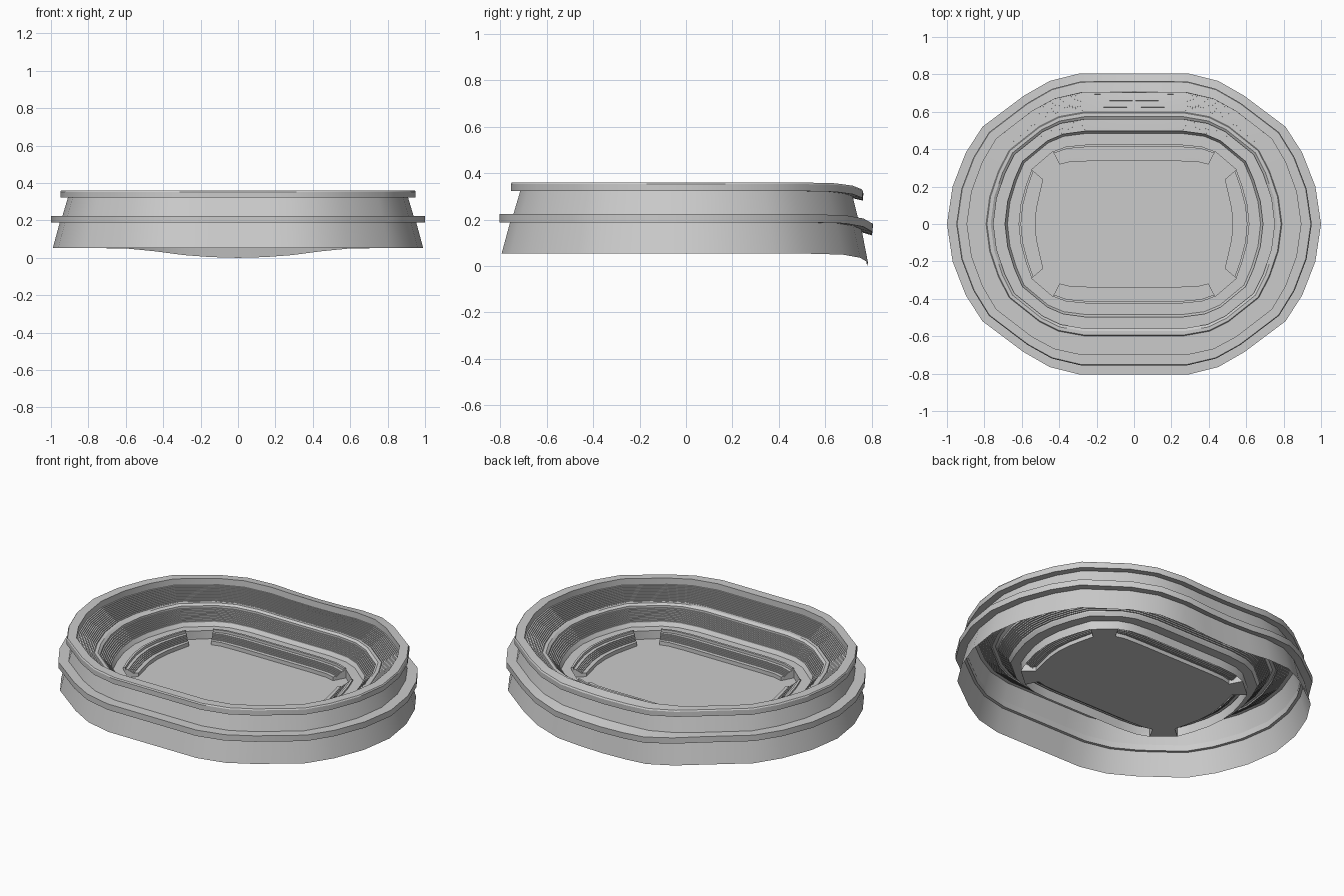
import bpy, bmesh, math

if "Cube" in bpy.data.objects:
    bpy.data.objects.remove(bpy.data.objects["Cube"])

# Quarter outlines (from mid long side to mid short side): outer facade and field surround
OUTER = [(0, .805), (.15, .805), (.29, .805), (.45, .765), (.59, .685), (.81, .52), (.90, .38), (.97, .2), (1, 0)]
INNER = [(0, .415), (.13, .415), (.25, .415), (.36, .405), (.43, .38), (.54, .285), (.57, .2), (.597, .1), (.607, 0)]
SPAN = .395  # distance between the two outlines


def full(q):
    """Mirror a quarter outline into a closed loop."""
    right = q + [(x, -y) for x, y in q[-2::-1]]
    return right + [(-x, y) for x, y in right[-2:0:-1]]


LOOP = list(zip(full(OUTER), full(INNER)))
N = len(LOOP)
Q = len(OUTER) - 1


def point(i, d, z):
    """Point on outline i, d units inside the facade, with the rear sag and tilt."""
    (ax, ay), (bx, by) = LOOP[i % N]
    t = d / SPAN
    x, y = ax + (bx - ax) * t, ay + (by - ay) * t
    k = max(0, (y - .3) / .5) ** 3 * math.cos(min(abs(x) / .82, 1) * math.pi / 2) ** 2
    return x, y + k * (z - .22) * .09, z - .055 * k


def sweep(name, profile, closed=False, arcs=None, caps=False):
    """Sweep a (distance, height) profile round the whole loop or over arcs."""
    bm = bmesh.new()
    for start, count in arcs or [(0, N)]:
        whole = arcs is None
        rows = [[bm.verts.new(point(start + k, d, z)) for d, z in profile]
                for k in range(count + (0 if whole else 1))]
        m = len(profile)
        for k in range(count):
            a, b = rows[k], rows[(k + 1) % len(rows)]
            for j in range(m if closed else m - 1):
                j2 = (j + 1) % m
                bm.faces.new((a[j], b[j], b[j2], a[j2]))
        if caps:
            bm.faces.new(rows[0])
            bm.faces.new(rows[-1][::-1])
    return finish(name, bm)


def finish(name, bm):
    bmesh.ops.recalc_face_normals(bm, faces=bm.faces)
    me = bpy.data.meshes.new(name)
    bm.to_mesh(me)
    bm.free()
    ob = bpy.data.objects.new(name, me)
    bpy.context.collection.objects.link(ob)
    bpy.ops.object.select_all(action='DESELECT')
    ob.select_set(True)
    bpy.context.view_layer.objects.active = ob
    bpy.ops.object.shade_smooth_by_angle(angle=math.radians(30))
    return ob


def steps(d0, z0, d1, z1, n):
    """Terrace profile stepping down toward the field."""
    out = [(d0, z0)]
    for k in range(1, n + 1):
        d = d0 + (d1 - d0) * k / n
        out += [(d, out[-1][1]), (d, z0 + (z1 - z0) * k / n)]
    return out


# Facade walls and projecting bands
sweep("lower_wall", [(.01, .055), (.047, .19)])
sweep("upper_wall", [(.06, .22), (.093, .33)])
sweep("middle_band", [(0, .19), (0, .225), (.065, .225), (.065, .19)], closed=True)
sweep("top_rim", [(.05, .325), (.05, .355), (.055, .362), (.108, .362), (.108, .325)], closed=True)

# Upper and lower terraces, the concourse between them and the field walkway
sweep("upper_terrace", steps(.108, .325, .21, .262, 12))
sweep("concourse", [(.21, .262), (.215, .268), (.235, .268), (.25, .258), (.25, .245)])
sweep("lower_terrace", steps(.25, .245, .312, .185, 8))
sweep("walkway", [(.312, .185), (.325, .165), (.385, .165), (.385, .115)])

# Field-side seating: four blocks with a gap at each corner
g = 4
gaps = [g, 2 * Q - g - 1, 2 * Q + g, 4 * Q - g - 1]
arcs = [(a + 1, (gaps[(k + 1) % 4] - a - 1) % N) for k, a in enumerate(gaps)]
block = [(.385, .115), (.385, .175), (.398, .175), (.398, .16)]
block += steps(.41, .16, .455, .13, 6) + [(.455, .138), (.475, .138), (.475, .115)]
sweep("seat_blocks", block, arcs=arcs, caps=True)

# Playing field with tabs running into the corner gaps
bm = bmesh.new()
edge = [bm.verts.new(point(i, .475, .116)) for i in range(N)]
bm.faces.new(edge)
for i in gaps:
    tab = [bm.verts.new(point(j, .385, .116)) for j in (i + 1, i)]
    bm.faces.new((edge[i], edge[(i + 1) % N], *tab))
finish("playing_field", bm)

# Stand exactly on the ground
low = min(v.co.z for o in bpy.data.objects for v in o.data.vertices)
for o in bpy.data.objects:
    for v in o.data.vertices:
        v.co.z -= low
